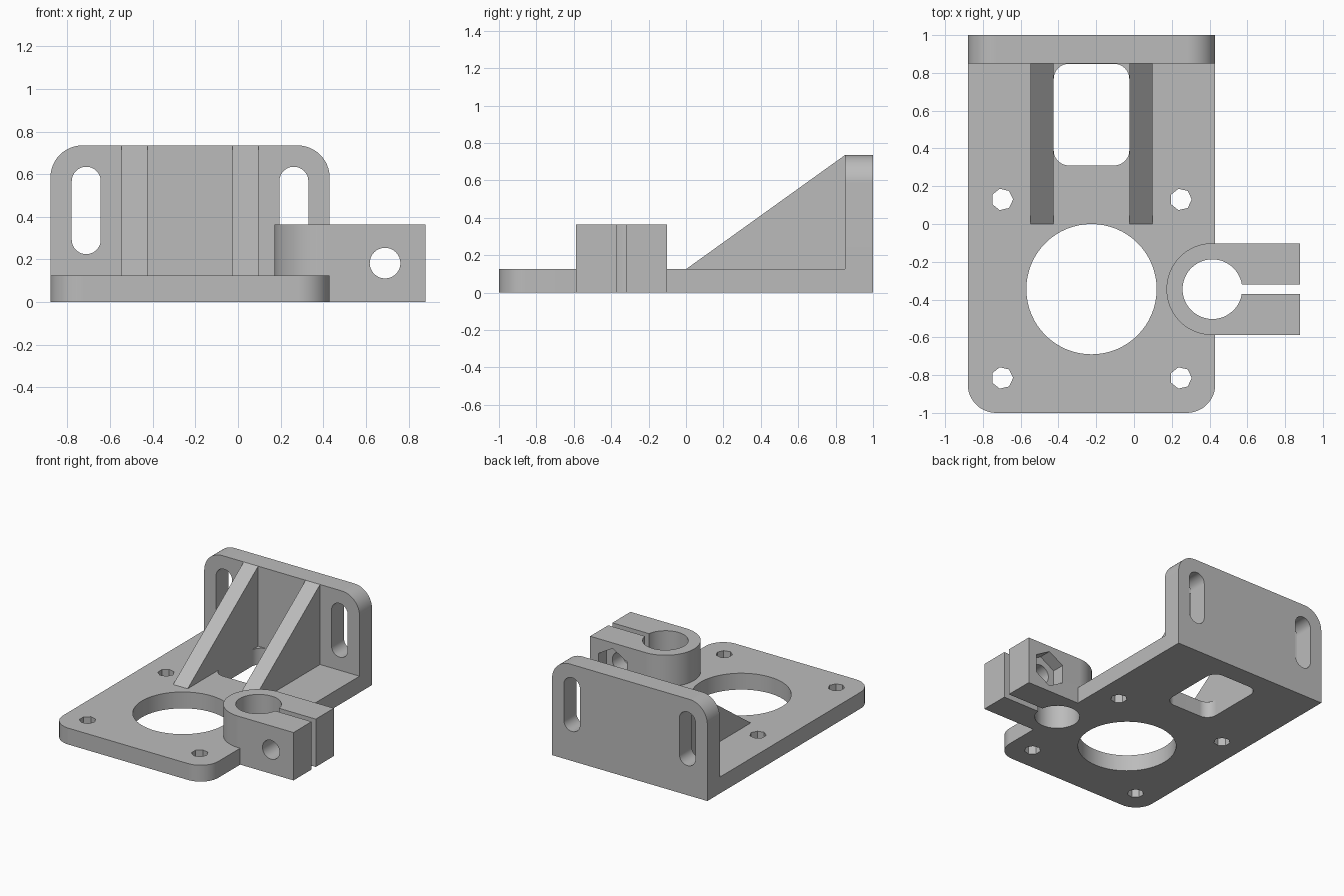
import bpy, bmesh
from math import sin, cos, pi

default = bpy.data.objects.get("Cube")
if default:
    bpy.data.objects.remove(default, do_unlink=True)

grey = bpy.data.materials.new("plain grey")
grey.use_nodes = True
grey.diffuse_color = (0.5, 0.5, 0.5, 1)
grey.node_tree.nodes["Principled BSDF"].inputs["Base Color"].default_value = (0.5, 0.5, 0.5, 1)

PLACE = {"x": lambda u, v, w: (w, u, v),
         "y": lambda u, v, w: (u, w, v),
         "z": lambda u, v, w: (u, v, w)}


def prism(name, outline, axis, low, high):
    """Extrude a 2D outline along an axis from low to high."""
    bm = bmesh.new()
    ends = [[bm.verts.new(PLACE[axis](u, v, w)) for u, v in outline] for w in (low, high)]
    bm.faces.new(ends[0])
    bm.faces.new(ends[1])
    n = len(outline)
    for i in range(n):
        j = (i + 1) % n
        bm.faces.new((ends[0][i], ends[0][j], ends[1][j], ends[1][i]))
    bmesh.ops.recalc_face_normals(bm, faces=bm.faces)
    mesh = bpy.data.meshes.new(name)
    bm.to_mesh(mesh)
    bm.free()
    mesh.materials.append(grey)
    obj = bpy.data.objects.new(name, mesh)
    bpy.context.collection.objects.link(obj)
    return obj


def ring(u, v, r, sides, turn=0.0):
    return [(u + r * cos(turn + 2 * pi * i / sides), v + r * sin(turn + 2 * pi * i / sides))
            for i in range(sides)]


def rounded(u0, u1, v0, v1, radii, steps=12):
    """Rectangle with its own radius per corner, counter-clockwise from low u, low v."""
    corners = [(u0, v0, 1, 1), (u1, v0, -1, 1), (u1, v1, -1, -1), (u0, v1, 1, -1)]
    points = []
    for k, ((u, v, su, sv), r) in enumerate(zip(corners, radii)):
        if r == 0:
            points.append((u, v))
            continue
        for i in range(steps + 1):
            a = pi + (k + i / steps) * pi / 2
            points.append((u + su * r + r * cos(a), v + sv * r + r * sin(a)))
    return points


def combine(body, other, operation):
    """Apply a boolean and remove the helper object."""
    mod = body.modifiers.new("combine", "BOOLEAN")
    mod.operation = operation
    mod.solver = "EXACT"
    mod.object = other
    bpy.ops.object.select_all(action="DESELECT")
    bpy.context.view_layer.objects.active = body
    body.select_set(True)
    bpy.ops.object.modifier_apply(modifier=mod.name)
    bpy.data.objects.remove(other, do_unlink=True)


def cut(body, outline, axis, low, high):
    combine(body, prism("cutter", outline, axis, low, high), "DIFFERENCE")


LEFT, RIGHT, MID = -0.88, 0.43, -0.225
PLATE, TALL, WALL = 0.125, 0.735, 0.85
BORE = -0.345

# Base plate with large opening, window and four mounting holes
bracket = prism("bracket", rounded(LEFT, RIGHT, -1, 1, (0.15, 0.15, 0, 0)), "z", 0, PLATE)
cut(bracket, ring(MID, BORE, 0.345, 64), "z", -1, 1)
cut(bracket, rounded(-0.425, -0.025, 0.31, 0.848, [0.08] * 4), "z", -1, 1)
for side in (-1, 1):
    for y in (0.13, -0.815):
        cut(bracket, ring(MID + side * 0.473, y, 0.058, 7), "z", -1, 1)

# Upright back wall with two slots
wall = prism("back_wall", rounded(LEFT, RIGHT, 0, TALL, (0, 0, 0.15, 0.15)), "y", WALL, 1)
for side in (-1, 1):
    x = MID + side * 0.487
    cut(wall, rounded(x - 0.068, x + 0.068, 0.225, 0.635, [0.0679] * 4), "y", 0, 2)
combine(bracket, wall, "UNION")

# Sloping ribs
for x in (-0.547, -0.025):
    rib = prism("rib", [(0, PLATE), (WALL, PLATE), (WALL, TALL)], "x", x, x + 0.122)
    combine(bracket, rib, "UNION")

# Rod clamp with bore, slit, bolt hole and nut pocket
clamp = prism("clamp", rounded(0.172, 0.88, BORE - 0.243, BORE + 0.243, (0.242, 0, 0, 0.242), 20),
              "z", 0, 0.365)
combine(bracket, clamp, "UNION")
cut(bracket, ring(0.415, BORE, 0.158, 48), "z", -1, 1)
cut(bracket, rounded(0.5, 1, BORE - 0.025, BORE + 0.025, [0] * 4), "z", -1, 1)
cut(bracket, ring(0.69, 0.183, 0.072, 32), "y", -0.8, 0)
cut(bracket, ring(0.69, 0.183, 0.139, 6, pi / 2), "y", -0.2, 0)

# Smooth curved walls, crisp edges
bpy.ops.object.select_all(action="DESELECT")
bpy.context.view_layer.objects.active = bracket
bracket.select_set(True)
bpy.ops.object.shade_smooth_by_angle(angle=pi / 6)
weighted = bracket.modifiers.new("flat face normals", "WEIGHTED_NORMAL")
weighted.keep_sharp = True
